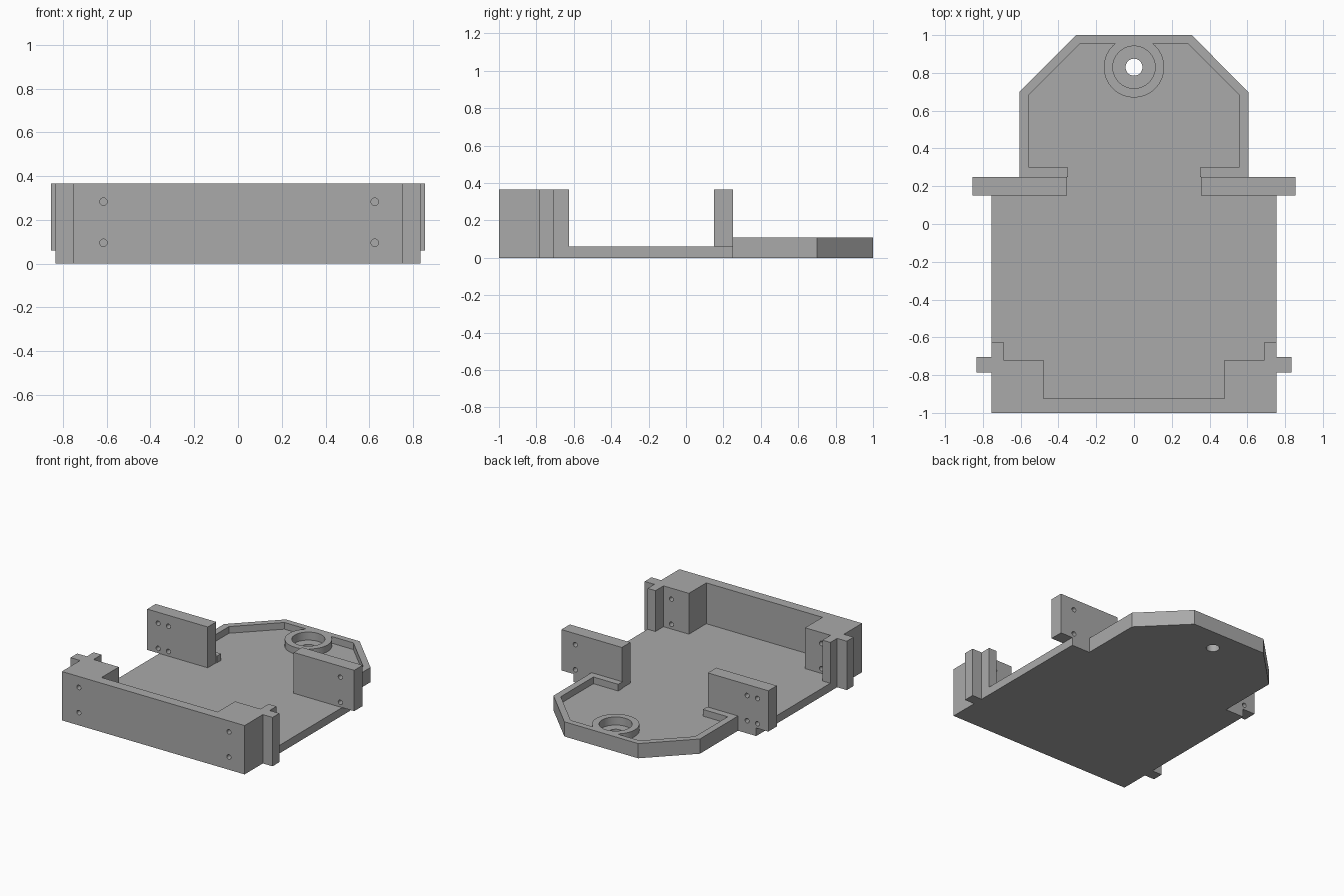
import bpy
import bmesh
from math import cos, sin, tau

if "Cube" in bpy.data.objects:
    bpy.data.objects.remove(bpy.data.objects["Cube"], do_unlink=True)

grey = bpy.data.materials.new("light grey plastic")
grey.use_nodes = True
grey.diffuse_color = (0.4, 0.4, 0.4, 1)
grey.node_tree.nodes["Principled BSDF"].inputs["Base Color"].default_value = grey.diffuse_color

FLOOR, RIM, WALL = 0.06, 0.11, 0.365


def prism(name, outline, low, high, along_y=False):
    """Extrude a closed outline along z, or an x-z outline along y."""
    bm = bmesh.new()
    place = (lambda u, v: (u, low, v)) if along_y else (lambda u, v: (u, v, low))
    face = bm.faces.new([bm.verts.new(place(u, v)) for u, v in outline])
    raised = bmesh.ops.extrude_face_region(bm, geom=[face])["geom"]
    rise = (0, high - low, 0) if along_y else (0, 0, high - low)
    bmesh.ops.translate(bm, vec=rise, verts=[g for g in raised if isinstance(g, bmesh.types.BMVert)])
    bmesh.ops.recalc_face_normals(bm, faces=bm.faces)
    mesh = bpy.data.meshes.new(name)
    bm.to_mesh(mesh)
    bm.free()
    mesh.materials.append(grey)
    part = bpy.data.objects.new(name, mesh)
    bpy.context.collection.objects.link(part)
    return part


def symmetric(half):
    return half + [(-x, y) for x, y in reversed(half)]


def box(x0, x1, y0, y1):
    return [(x0, y0), (x1, y0), (x1, y1), (x0, y1)]


def circle(cx, cy, radius, sides=64):
    return [(cx + radius * cos(tau * i / sides), cy + radius * sin(tau * i / sides)) for i in range(sides)]


def combine(body, part, operation):
    """Fuse or cut a part into the body, then drop the part."""
    mod = body.modifiers.new(part.name, "BOOLEAN")
    mod.operation, mod.solver, mod.object = operation, "EXACT", part
    bpy.context.view_layer.update()
    graph = bpy.context.evaluated_depsgraph_get()
    mesh = bpy.data.meshes.new_from_object(body.evaluated_get(graph))
    body.modifiers.clear()
    body.data = mesh
    bpy.data.objects.remove(part, do_unlink=True)


# Floor plate with the tapered tail
tail = [(0.605, 0.25), (0.605, 0.7), (0.305, 1.0)]
tray = prism("mounting_tray", symmetric([(0.755, -1.0), (0.755, 0.25)] + tail), 0, FLOOR)

# Front wall with stepped corner blocks and side tabs
front_half = [(0.48, -0.925), (0.48, -0.72), (0.69, -0.72), (0.69, -0.625), (0.755, -0.625),
              (0.755, -0.705), (0.835, -0.705), (0.835, -0.785), (0.755, -0.785), (0.755, -1.0)]
combine(tray, prism("front_wall", symmetric(front_half), 0, WALL), "UNION")

# Low rim around the tail, with inward returns
inner = [(0.35, 0.30), (0.555, 0.30), (0.555, 0.685), (0.285, 0.955)]
rim_outline = symmetric([(0.35, 0.25)] + tail) + symmetric(inner)[::-1]
combine(tray, prism("tail_rim", rim_outline, 0, RIM), "UNION")

# Upright mounting plates
for side in (-1, 1):
    x0, x1 = sorted((side * 0.355, side * 0.855))
    combine(tray, prism("upright_plate", box(x0, x1, 0.15, 0.25), FLOOR, WALL), "UNION")

# Round boss with a counterbore and a through hole
BOSS = (0, 0.83)
combine(tray, prism("boss", circle(*BOSS, 0.16), 0, RIM), "UNION")
combine(tray, prism("counterbore", circle(*BOSS, 0.112), 0.05, 0.2), "DIFFERENCE")
combine(tray, prism("boss_hole", circle(*BOSS, 0.045, 32), -0.1, 0.2), "DIFFERENCE")

# Screw holes through the front corner blocks and the uprights
for z in (0.095, 0.283):
    for x in (-0.615, 0.625):
        combine(tray, prism("front_screw_hole", circle(x, z, 0.017, 24), -1.1, -0.65, True), "DIFFERENCE")
    for x in (-0.765, -0.68, 0.74):
        combine(tray, prism("upright_screw_hole", circle(x, z, 0.017, 24), 0.1, 0.29, True), "DIFFERENCE")

bpy.ops.object.select_all(action="DESELECT")
tray.select_set(True)
bpy.context.view_layer.objects.active = tray
bpy.ops.object.shade_smooth_by_angle()
